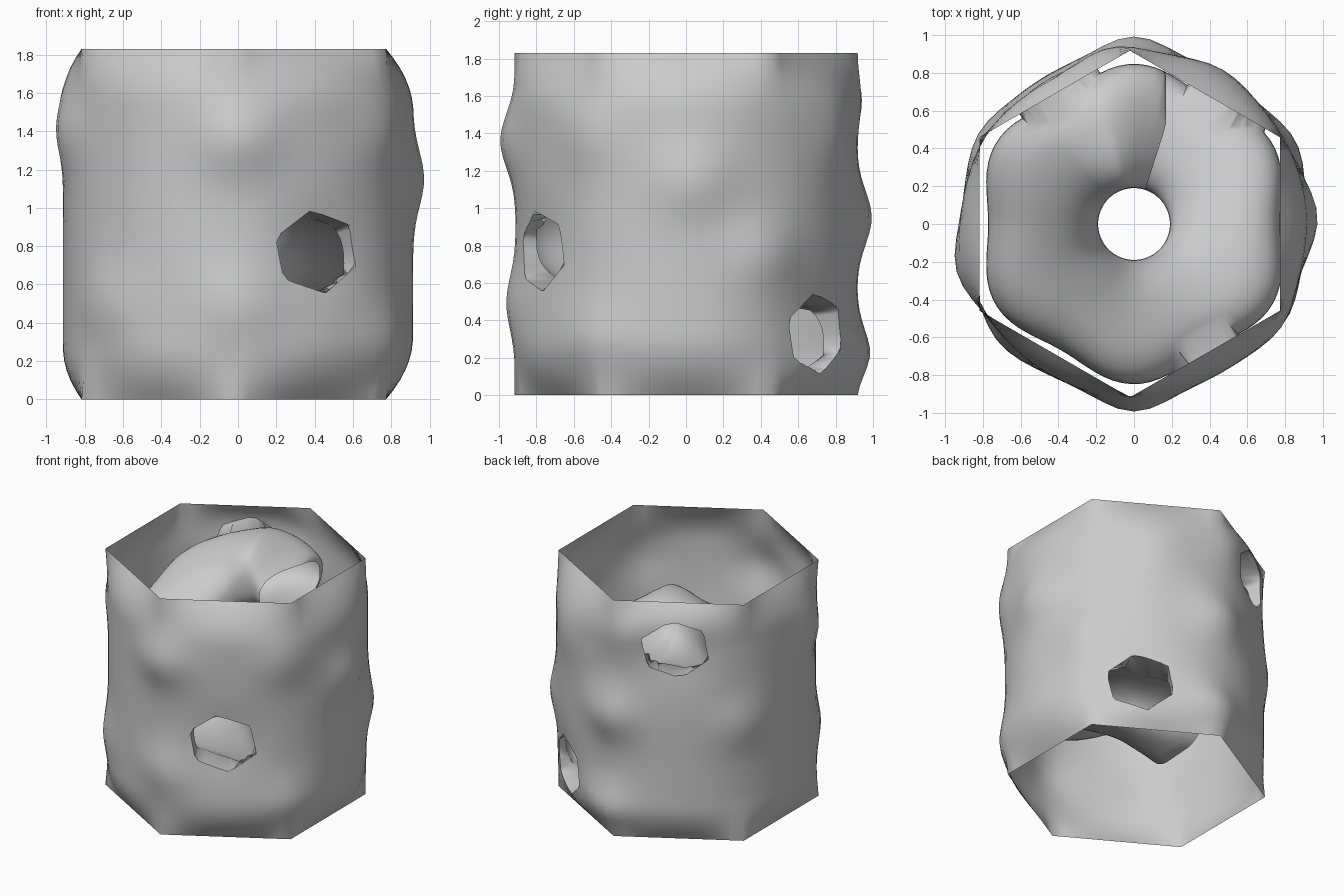
import bpy, bmesh, math
from math import sin, cos, radians, pi, tau

if "Cube" in bpy.data.objects:
    bpy.data.objects.remove(bpy.data.objects["Cube"])

H = 1.83
SEG, RINGS = 72, 36
# windows: angle in degrees, height
WINDOWS = [(298, 0.77), (53, 0.33), (120, 1.5)]
WIN_R = 0.205
WIDE = 1.15
# lumps in the wall: angle, height, amount
LUMPS = [(2, 1.15, .06), (195, 1.41, .06), (270, 1.36, .08), (90, .95, .08),
         (88, .2, .08), (100, 1.6, .05), (27, 0.75, .05), (150, .9, .04),
         (222, .5, .04), (328, .3, .04), (325, 1.4, .04), (60, 1.4, .03), (270, .5, .05)]


def make_object(name, bm):
    me = bpy.data.meshes.new(name)
    bm.to_mesh(me)
    bm.free()
    ob = bpy.data.objects.new(name, me)
    bpy.context.collection.objects.link(ob)
    bpy.context.view_layer.objects.active = ob
    ob.select_set(True)
    bpy.ops.object.shade_smooth_by_angle(angle=radians(60))
    ob.select_set(False)


def interp(table, t):
    for (a, za), (b, zb) in zip(table, table[1:]):
        if t <= b:
            return za + (zb - za) * (t - a) / (b - a)
    return table[-1][1]


def arc_offset(a, centre):
    return ((a - radians(centre) + pi) % tau - pi) * 0.89


def wall_radius(a, z):
    # hexagonal at both rims, round and lumpy between
    k = (a + pi / 6) % (pi / 3) - pi / 6
    hexa = 0.795 / cos(k)
    body = 0.913
    for ang, lz, amt in LUMPS:
        d = math.hypot(arc_offset(a, ang), z - lz)
        body += amt * math.exp(-(d / 0.2) ** 2)
    t = min(1, min(z, H - z) / 0.3)
    t = 1 - (1 - t) ** 2
    r = hexa + (body - hexa) * t
    for ang, wz in WINDOWS:
        d = math.hypot(arc_offset(a, ang), z - wz)
        r += (0.87 - r) * math.exp(-(d / 0.27) ** 2) * t
    return r


def wall_point(a, z):
    r = wall_radius(a, z)
    rim = 1 - min(1, min(z, H - z) / 0.3)
    return (r * cos(a) - 0.022 * rim, r * sin(a), z)


def hex_size(u, w):
    u /= WIDE
    t = math.atan2(w, u)
    k = (t + pi / 6 - 0.17) % (pi / 3) - pi / 6
    return math.hypot(u, w) * cos(k) / 0.93


def nearest_window(a, z):
    # closest window, offset along the wall, offset up, size
    best = None
    for ang, wz in WINDOWS:
        u, w = arc_offset(a, ang), z - wz
        s = hex_size(u, w)
        if best is None or s < best[4]:
            best = (ang, wz, u, w, s)
    return best


def snap_to_rim(a, z):
    ang, wz, u, w, s = nearest_window(a, z)
    return radians(ang) + u * WIN_R / s / 0.89, wz + w * WIN_R / s


# outer wall with window openings
bm = bmesh.new()
params = {}
grid = []
for j in range(RINGS + 1):
    row = []
    for i in range(SEG):
        v = bm.verts.new((0, 0, 0))
        params[v] = (tau * i / SEG + pi / 6, H * j / RINGS)
        row.append(v)
    grid.append(row)
for j in range(RINGS):
    for i in range(SEG):
        n = (i + 1) % SEG
        bm.faces.new((grid[j][i], grid[j][n], grid[j + 1][n], grid[j + 1][i]))
doomed = [f for f in bm.faces
          if all(nearest_window(*params[v])[4] < WIN_R + 0.02 for v in f.verts)]
bmesh.ops.delete(bm, geom=doomed, context='FACES')
for v in bm.verts:
    p = params[v]
    if v.is_boundary and 0.01 < p[1] < H - 0.01:
        p = snap_to_rim(*p)
    v.co = wall_point(*p)
make_object("outer_wall", bm)

# hollow spiral tunnel descending around an open centre, open at both ends
MID = [(64, 1.42), (82, 1.47), (100, 1.52), (122, 1.49), (170, 1.29), (235, 1.03),
       (298, 0.77), (411, 0.32), (446, 0.22)]
TALL = [(64, 0.12), (78, 0.17), (105, 0.26), (130, 0.26), (180, 0.24), (446, 0.24)]
START, END = 72, 446
STEPS, SIDES = 110, 40
bm = bmesh.new()
rings = []
for i in range(STEPS + 1):
    deg = START + (END - START) * i / STEPS
    a = radians(deg)
    zc = sum(interp(MID, max(64, deg + o)) for o in (-8, 0, 8)) / 3
    r1 = 0.81 - 0.038 * cos(6 * a)
    mid, half = (r1 + 0.19) / 2, (r1 - 0.19) / 2
    tall = interp(TALL, deg)
    ring = []
    for k in range(SIDES):
        t = tau * k / SIDES
        c, s = cos(t), sin(t)
        r = mid + half * math.copysign(abs(c) ** 0.8, c)
        z = zc + tall * math.copysign(abs(s) ** 0.8, s)
        x, y = r * cos(a), r * sin(a)
        if deg < 100:
            x = min(x, 0.17)     # straight cut at the upper mouth
        ring.append(bm.verts.new((x, y, max(0.0, z))))
    rings.append(ring)
for i in range(STEPS):
    for k in range(SIDES):
        n = (k + 1) % SIDES
        bm.faces.new((rings[i][k], rings[i][n], rings[i + 1][n], rings[i + 1][k]))
# open the tunnel side towards each window and join it to the window rim
doomed = []
for f in bm.faces:
    c = f.calc_center_median()
    if math.hypot(c.x, c.y) > 0.6 and nearest_window(math.atan2(c.y, c.x), c.z)[4] < WIN_R * 0.9:
        doomed.append(f)
bmesh.ops.delete(bm, geom=doomed, context='FACES')
mouths = set(rings[0]) | set(rings[-1])
for v in bm.verts:
    if v.is_boundary and v not in mouths:
        v.co = wall_point(*snap_to_rim(math.atan2(v.co.y, v.co.x), v.co.z))
make_object("spiral_tunnel", bm)
